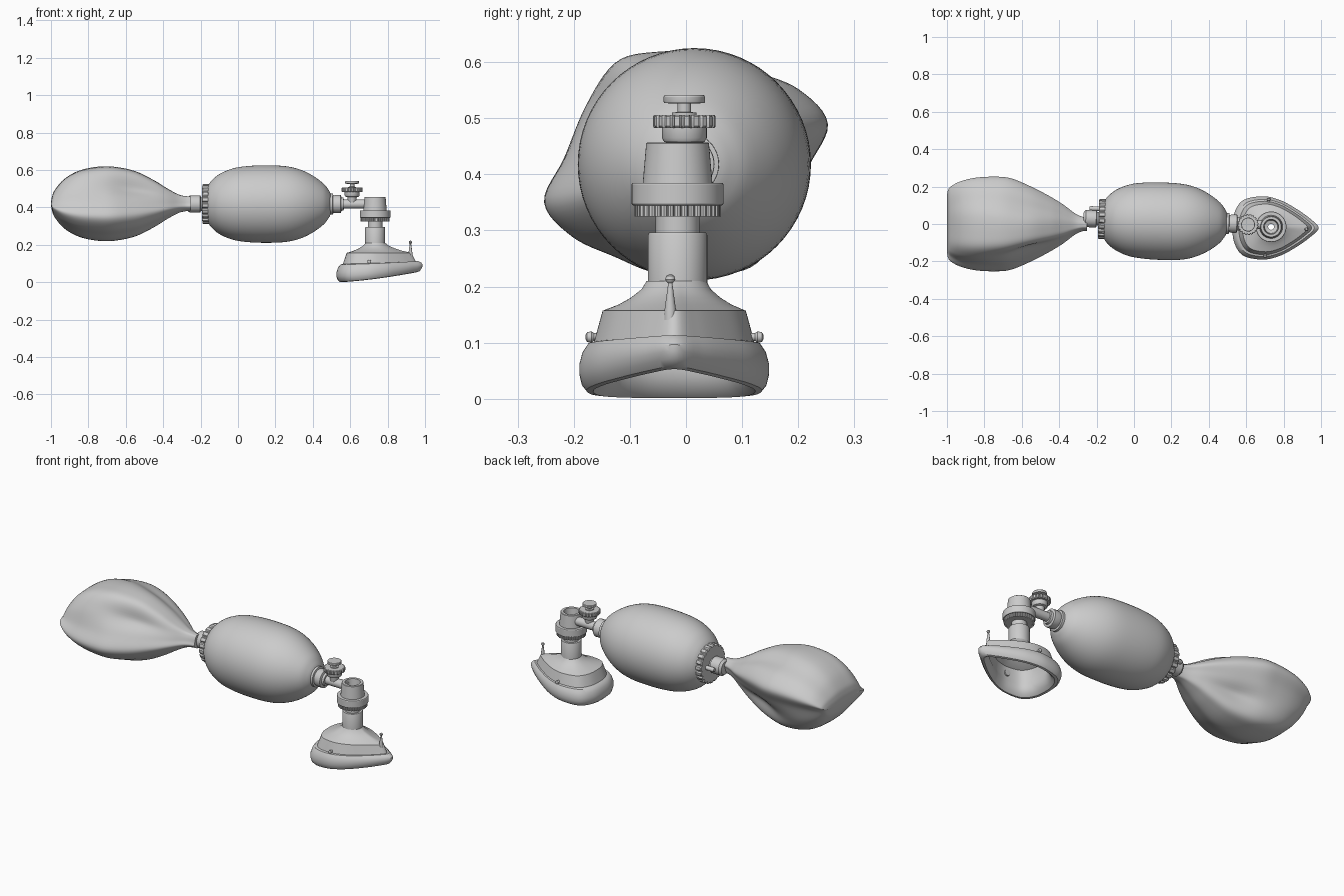
import bpy, bmesh
from math import sin, cos, tau, pi, atan2, hypot, exp, radians
from mathutils import Matrix, Vector

if "Cube" in bpy.data.objects:
    bpy.data.objects.remove(bpy.data.objects["Cube"])


def loft(name, rings, matrix=None, closed=False, angle=32):
    """Skin a list of equal-length point rings; cap the ends or close the loop."""
    bm = bmesh.new()
    vs = [[bm.verts.new(p) for p in ring] for ring in rings]
    n = len(vs[0])
    pairs = list(zip(vs, vs[1:])) + ([(vs[-1], vs[0])] if closed else [])
    for a, b in pairs:
        for i in range(n):
            j = (i + 1) % n
            bm.faces.new((a[i], a[j], b[j], b[i]))
    if not closed:
        bm.faces.new(vs[0])
        bm.faces.new(vs[-1])
    bmesh.ops.recalc_face_normals(bm, faces=bm.faces)
    mesh = bpy.data.meshes.new(name)
    bm.to_mesh(mesh)
    bm.free()
    mesh.polygons.foreach_set("use_smooth", [True] * len(mesh.polygons))
    mesh.set_sharp_from_angle(angle=radians(angle))
    ob = bpy.data.objects.new(name, mesh)
    bpy.context.collection.objects.link(ob)
    if matrix:
        ob.matrix_world = matrix
    return ob


def lathe(name, profile, matrix, n=48, closed=False):
    """Revolve (radius, height) points around local z."""
    rings = [[(r * cos(tau * i / n), r * sin(tau * i / n), h) for i in range(n)] for r, h in profile]
    return loft(name, rings, matrix, closed)


def gear(name, r_out, r_in, h0, h1, teeth, matrix):
    """Grip ring with raised ribs around its rim."""
    n = teeth * 6
    rad = [r_out if i % 6 < 4 else r_in for i in range(n)]
    ring = lambda h, k: [(rad[i] * k * cos(tau * i / n), rad[i] * k * sin(tau * i / n), h) for i in range(n)]
    e = (h1 - h0) * 0.12
    return loft(name, [ring(h0, .96), ring(h0 + e, 1), ring(h1 - e, 1), ring(h1, .96)], matrix)


def curve(pts, steps, cyclic=False):
    """Catmull-Rom interpolation of tuples."""
    p = [Vector(q) for q in pts]
    n = len(p)
    get = (lambda i: p[i % n]) if cyclic else (lambda i: p[min(max(i, 0), n - 1)])
    out = []
    for i in range(n if cyclic else n - 1):
        a, b, c, d = (get(i + k) for k in (-1, 0, 1, 2))
        for s in range(steps):
            t = s / steps
            out.append(0.5 * (2 * b + (c - a) * t + (2 * a - 5 * b + 4 * c - d) * t * t
                              + (3 * b - a - 3 * c + d) * t ** 3))
    return out if cyclic else out + [p[-1]]


T = Matrix.Translation
# Main axis runs along x, yawed slightly; local z equals x - 0.15
AXIS = T((0.15, 0.015, 0.418)) @ Matrix.Rotation(radians(-2), 4, 'Z') @ Matrix.Rotation(pi / 2, 4, 'Y')

# Reservoir bag: slanted pillow section (y, z), scaled along x, with soft folds
half = [(.255, .07), (.205, .13), (.13, .165), (.05, .195), (-.05, .197), (-.13, .18), (-.185, .11), (-.22, .01)]
section = curve(half + [(-y, -z) for y, z in half], 6, True)
sizes = [(-1, .15, .004), (-.995, .178, .035), (-.98, .2, .072), (-.93, .227, .13), (-.85, .247, .175),
         (-.75, .253, .196), (-.66, .245, .196), (-.55, .2, .173), (-.45, .148, .125), (-.38, .105, .082),
         (-.32, .06, .05), (-.28, .04, .04), (-.25, .038, .038)]
folds = [(150, .22), (-30, .24), (60, .08)]
rings = []
for x, hy, hz in curve(sizes, 5):
    ring = []
    w = exp(-((x + .56) / .16) ** 2)
    for y, z in section:
        th, k = atan2(z, y), 1
        for a, depth in folds:
            d = (th - radians(a) + pi) % tau - pi
            k -= depth * w * exp(-(d / .33) ** 2)
        ring.append((x, y / .255 * hy * k, .42 + z / .197 * hz * k))
    rings.append(ring)
loft("reservoir_bag", rings, angle=60)

# Reservoir connector, ribbed inlet disc and its side port
lathe("reservoir_connector", [(.036, -.42), (.046, -.408), (.046, -.352), (.036, -.348), (.036, -.32)], AXIS)
gear("inlet_grip_disc", .107, .1, -.34, -.302, 20, AXIS)
lathe("inlet_port", [(.009, -.39), (.012, -.385), (.012, -.33)], AXIS @ T((0, .055, 0)), 20)

# Squeeze bag
bag = [(.1, -.31), (.125, -.292), (.16, -.25), (.19, -.18), (.203, -.1), (.207, 0), (.203, .1),
       (.187, .175), (.155, .245), (.11, .307), (.075, .335), (.056, .345)]
lathe("squeeze_bag", curve(bag, 4), AXIS, 64)

# Outlet collar and horizontal tube to the valve
lathe("outlet_collar", [(.056, .34), (.056, .358), (.046, .36), (.049, .375), (.049, .4), (.036, .403), (.034, .415)], AXIS)
lathe("outlet_tube", [(.024, .41), (.024, .55)], AXIS, 32)

# Pressure valve standing on the tube
VALVE = T((.61, -.003, 0))
lathe("valve_base", [(.02, .42), (.025, .455), (.036, .458), (.04, .465), (.04, .484)], VALVE, 36)
gear("valve_grip", .056, .051, .483, .506, 20, VALVE)
lathe("valve_button", [(.022, .505), (.022, .51), (.012, .511), (.012, .526), (.036, .527), (.037, .53),
                       (.037, .538), (.035, .541)], VALVE, 36)

# Patient elbow: hollow vertical body with grip ring
ELBOW = T((.733, -.015, 0))
lathe("patient_elbow", [(.016, .2), (.053, .2), (.053, .292), (.051, .296), (.039, .296), (.039, .326), (.07, .326),
                        (.07, .344), (.08, .345), (.082, .348), (.082, .382), (.08, .385), (.062, .385),
                        (.056, .455), (.054, .457), (.04, .457), (.035, .4), (.016, .395)], ELBOW, 48, True)
ribs = 36
for i in range(ribs):
    a = tau * i / ribs
    lathe("elbow_rib", [(.006, .325), (.006, .346)], ELBOW @ T((.071 * cos(a), .071 * sin(a), 0)), 8)

# Face mask: round neck blending to a teardrop shell, then an inflated rim, then back up inside
side = [(.19, .052), (.11, .108), (.03, .15), (-.06, .17), (-.165, .15), (-.213, .085)]
tear = curve([(.238, 0)] + side + [(-.225, 0)] + [(x, -y) for x, y in reversed(side)], 6, True)
# (blend to teardrop, teardrop scale, height, tilt share)
levels = [(0, .75, .21, 0), (.13, .75, .195, 0), (.38, .75, .18, 0), (.65, .75, .168, 0), (1, .75, .157, 0),
          (1, .762, .15, 0), (1, .84, .098, .25), (1, .9, .094, .35), (1, .96, .077, .5), (1, .995, .052, .75),
          (1, .995, .032, .9), (1, .97, .013, 1), (1, .92, .002, 1), (1, .85, 0, 1), (1, .78, .012, 1),
          (1, .735, .035, .8), (1, .72, .06, .6), (1, .75, .09, .3), (1, .71, .143, 0), (.5, .71, .163, 0),
          (0, .75, .2, 0)]
rings = []
for b, s, z, t in levels:
    ring = []
    for x, y in tear:
        d = hypot(x, y)
        px = .735 + .015 * b + (1 - b) * .053 * x / d + b * s * x
        py = -.017 - .004 * b + (1 - b) * .053 * y / d + b * s * y
        ring.append((px, py, z + t * .06 * max(0, (px - .525) / .465) ** 1.5))
    rings.append(ring)
loft("face_mask", rings, closed=True, angle=35)

# Inflation stem near the mask tip
lathe("inflation_stem", [(.011, .14), (.01, .16), (.0045, .2), (.004, .206), (.0075, .209), (.009, .213),
                         (.007, .219), (.002, .222)], T((.922, -.028, 0)), 20)

# Side pegs for the head strap, on both sides of the mask
for x, y, sgn in ((.72, .107, 1), (.702, -.148, -1)):
    m = T((x, y, .11)) @ Matrix.Rotation(-sgn * pi / 2, 4, 'X')
    lathe("strap_peg", [(.017, -.008), (.017, .006), (.007, .008), (.007, .016), (.01, .02), (.009, .028),
                        (.004, .031)], m, 20)
